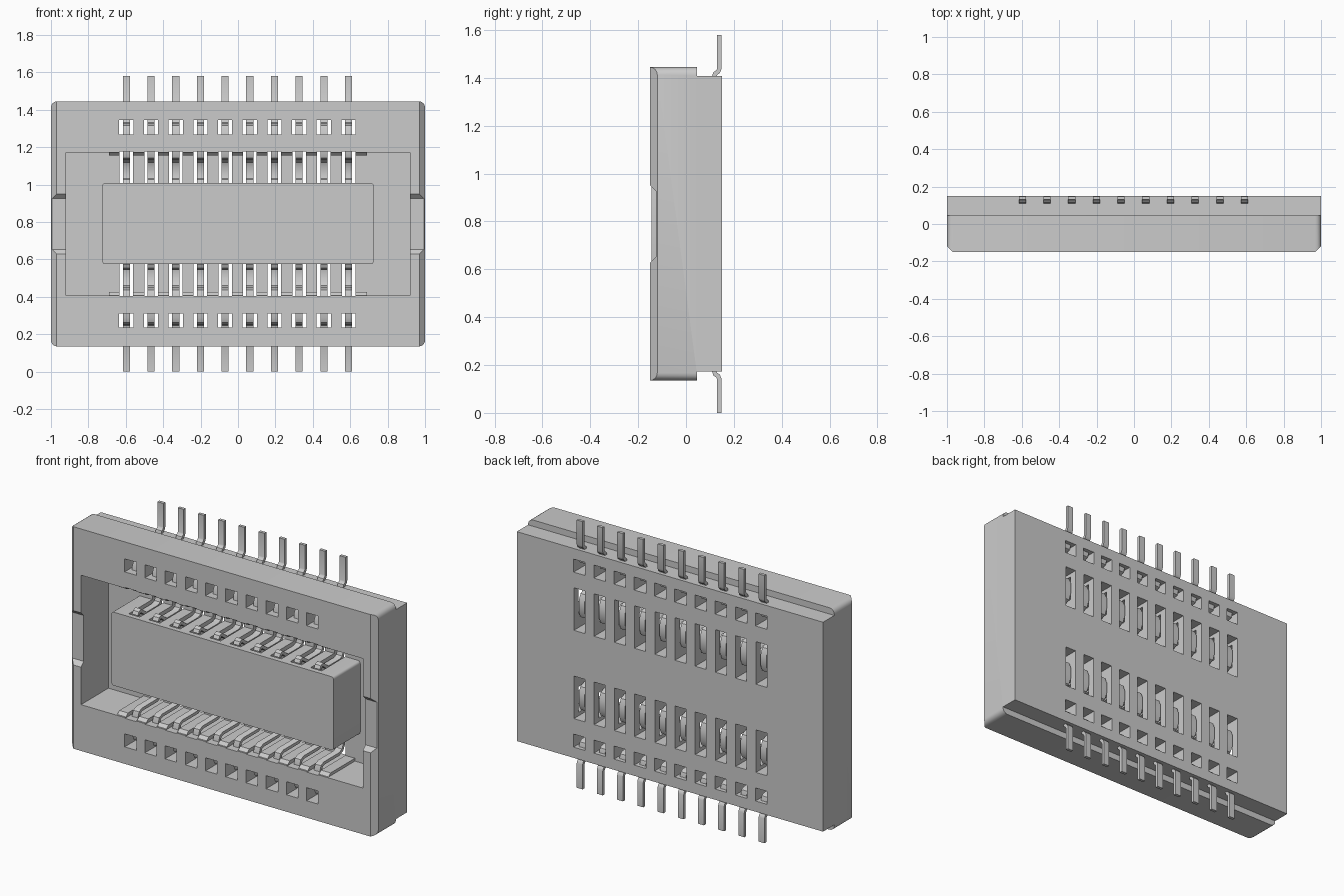
import bpy, bmesh, math
from mathutils import Vector

if "Cube" in bpy.data.objects:
    bpy.data.objects.remove(bpy.data.objects["Cube"])

MID = 0.79                      # mirror height of the two contact rows
PINS = [(i - 4.5) * 0.132 - 0.003 for i in range(10)]


def flip(pts):
    return [(y, 2 * MID - z) for y, z in pts]


def prism(bm, pts, a, b, axis='X'):
    """Extrude a profile: (y, z) along X, (x, y) along Z or (x, z) along Y."""
    place = {'X': lambda p, t: (t, p[0], p[1]),
             'Y': lambda p, t: (p[0], t, p[1]),
             'Z': lambda p, t: (p[0], p[1], t)}[axis]
    lo = [bm.verts.new(place(p, a)) for p in pts]
    hi = [bm.verts.new(place(p, b)) for p in pts]
    n = len(pts)
    bm.faces.new(lo)
    bm.faces.new(hi[::-1])
    for i in range(n):
        j = (i + 1) % n
        bm.faces.new((lo[i], hi[i], hi[j], lo[j]))


def box(bm, x0, x1, y0, y1, z0, z1):
    prism(bm, [(y0, z0), (y1, z0), (y1, z1), (y0, z1)], x0, x1)


def finish(name, bm):
    bmesh.ops.recalc_face_normals(bm, faces=bm.faces)
    me = bpy.data.meshes.new(name)
    bm.to_mesh(me)
    bm.free()
    ob = bpy.data.objects.new(name, me)
    bpy.context.collection.objects.link(ob)
    return ob


def activate(ob):
    bpy.ops.object.select_all(action='DESELECT')
    bpy.context.view_layer.objects.active = ob
    ob.select_set(True)


def cut(ob, bm):
    tool = finish("cutter", bm)
    tool.hide_render = True
    activate(ob)
    m = ob.modifiers.new("cut", 'BOOLEAN')
    m.operation, m.solver, m.object = 'DIFFERENCE', 'EXACT', tool
    bpy.ops.object.modifier_apply(modifier=m.name)
    bpy.data.objects.remove(tool)


def rounded_box(name, dims, radius):
    """Box with its four front-to-back edges rounded."""
    bm = bmesh.new()
    box(bm, *dims)
    edges = [e for e in bm.edges
             if abs(e.verts[0].co.y - e.verts[1].co.y) > 0.01]
    bmesh.ops.bevel(bm, geom=edges, offset=radius, segments=4,
                    affect='EDGES', profile=0.5)
    return finish(name, bm)


# Housing block
housing = rounded_box("housing", (-1, 1, -0.15, 0.15, 0.135, 1.445), 0.032)

# Rear steps along the top and bottom
bm = bmesh.new()
box(bm, -1.2, 1.2, 0.045, 0.3, 1.408, 1.6)
box(bm, -1.2, 1.2, 0.045, 0.3, 0.0, 2 * MID - 1.408)
cut(housing, bm)

# Chamfered front side edges
bm = bmesh.new()
for s in (-1, 1):
    prism(bm, [(s * 0.97, -0.16), (s * 0.97, -0.15), (s * 1.0, -0.12),
               (s * 1.02, -0.12), (s * 1.02, -0.16)], 0, 1.6, 'Z')
cut(housing, bm)

# Deep socket: flared middle section, then taller end pockets
FLOOR = 0.105
half = [(-0.2, 1.172), (-0.14, 1.172), (-0.122, 1.155), (FLOOR, 1.155)]
bm = bmesh.new()
prism(bm, half + flip(half)[::-1], -0.7, 0.7)
cut(housing, bm)
bm = bmesh.new()
for s in (-1, 1):
    box(bm, min(s * 0.69, s * 0.92), max(s * 0.69, s * 0.92),
        -0.2, FLOOR, 2 * MID - 1.172, 1.172)
cut(housing, bm)

# Shallow side notches with sloped ends
half = [(-0.175, 0.975), (-0.125, 0.925)]
bm = bmesh.new()
for s in (-1, 1):
    prism(bm, half + [(y, z - 0.001) for y, z in flip(half)[::-1]],
          s * 0.9, s * 1.1)
cut(housing, bm)

# Central island standing on the socket floor
island = rounded_box("island", (-0.725, 0.725, -0.145, FLOOR + 0.005, 0.575, 1.008), 0.015)


def slots(y0, y1, z0, z1, w):
    bm = bmesh.new()
    for x in PINS:
        box(bm, x - w, x + w, y0, y1, z0, z1)
        box(bm, x - w, x + w, y0, y1, 2 * MID - z1, 2 * MID - z0)
    return bm


# Contact slots through floor, walls and island, and the small through windows
cut(housing, slots(-0.3, 0.3, 0.925, 1.176, 0.036))
cut(island, slots(-0.115, 0.3, 0.925, 1.176, 0.036))
cut(housing, slots(-0.3, 0.3, 1.268, 1.345, 0.038))

# Bent spring contacts: tail, window loop, U-shaped spring
PATH = [(0.139, 1.58), (0.139, 1.438), (0.134, 1.426), (0.122, 1.418),
        (0.118, 1.406), (0.118, 1.345), (0.112, 1.326), (0.095, 1.318),
        (-0.065, 1.318), (-0.088, 1.310), (-0.098, 1.288), (-0.098, 1.172),
        (-0.090, 1.150), (-0.068, 1.140), (0.075, 1.140), (0.105, 1.126),
        (0.120, 1.096), (0.120, 1.034), (0.107, 1.002), (0.078, 0.990),
        (-0.030, 0.990), (-0.062, 1.014), (-0.078, 1.026), (-0.092, 1.020),
        (-0.100, 1.004)]


def ribbon(path, t):
    """Closed outline of thickness t around an open path."""
    p = [Vector(q) for q in path]
    left, right = [], []
    for i, q in enumerate(p):
        a = (p[i] - p[i - 1]).normalized() if i else None
        b = (p[i + 1] - p[i]).normalized() if i < len(p) - 1 else None
        a, b = a or b, b or a
        d = (a + b).normalized()
        n = Vector((-d.y, d.x)) * (t / 2 / max(0.5, d.dot(a)))
        left.append(q + n)
        right.append(q - n)
    return left, right


def contact_row(name, path):
    left, right = ribbon(path, 0.018)
    bm = bmesh.new()
    for x in PINS:
        rings = [[bm.verts.new((x + sx * 0.019, q.x, q.y))
                  for q, sx in ((l, -1), (l, 1), (r, 1), (r, -1))]
                 for l, r in zip(left, right)]
        for r0, r1 in zip(rings, rings[1:]):
            for k in range(4):
                m = (k + 1) % 4
                bm.faces.new((r0[k], r0[m], r1[m], r1[k]))
        bm.faces.new(rings[0][::-1])
        bm.faces.new(rings[-1])
    return finish(name, bm)


rows = [contact_row("upper_contacts", PATH),
        contact_row("lower_contacts", flip(PATH))]

# Smooth only the gentle curves
for ob in [housing, island] + rows:
    activate(ob)
    bpy.ops.object.shade_smooth_by_angle(angle=math.radians(35))
